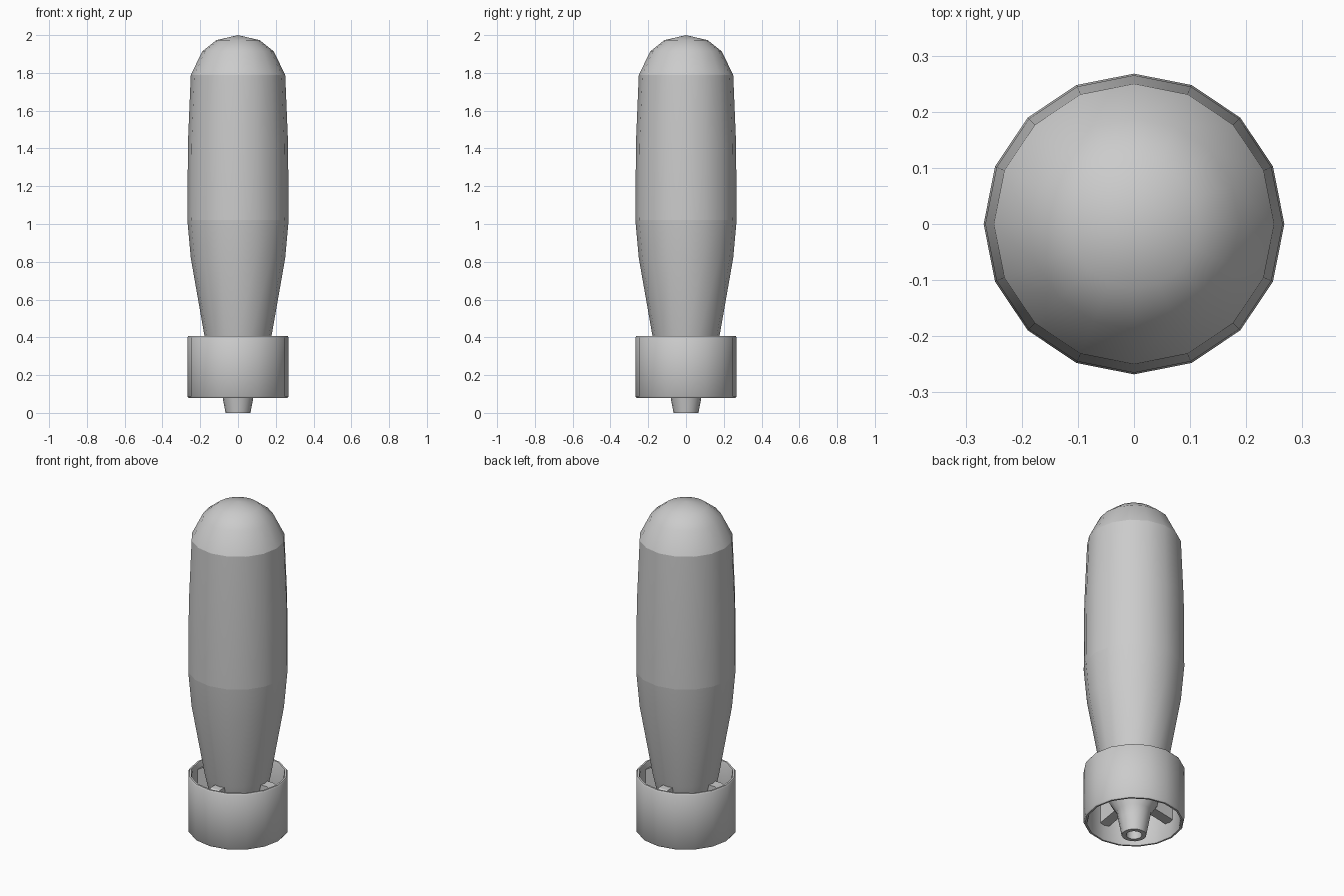
import bpy
import bmesh
from math import sin, cos, tau, radians

cube = bpy.data.objects.get("Cube")
if cube:
    bpy.data.objects.remove(cube)

SIDES = 16

grey = bpy.data.materials.new("plain grey")
grey.use_nodes = True
colour = (0.6, 0.6, 0.6, 1)
grey.diffuse_color = colour
grey.node_tree.nodes["Principled BSDF"].inputs["Base Color"].default_value = colour


def finish(name, bm):
    bmesh.ops.recalc_face_normals(bm, faces=bm.faces)
    mesh = bpy.data.meshes.new(name)
    bm.to_mesh(mesh)
    bm.free()
    mesh.materials.append(grey)
    obj = bpy.data.objects.new(name, mesh)
    bpy.context.collection.objects.link(obj)
    return obj


def lathe(name, profile, closed=False, creases=()):
    """Turn (radius, height) points around z; crease the listed profile rows."""
    bm = bmesh.new()
    rows = []
    for r, z in profile:
        if r == 0:
            rows.append([bm.verts.new((0, 0, z))] * SIDES)
        else:
            rows.append([bm.verts.new((r * cos(tau * i / SIDES), r * sin(tau * i / SIDES), z))
                         for i in range(SIDES)])
    pairs = list(zip(rows, rows[1:]))
    if closed:
        pairs.append((rows[-1], rows[0]))
    for a, b in pairs:
        for i in range(SIDES):
            j = (i + 1) % SIDES
            bm.faces.new(dict.fromkeys((a[i], a[j], b[j], b[i])))
    for k in creases:
        for i in range(SIDES):
            edge = bm.edges.get((rows[k][i], rows[k][(i + 1) % SIDES]))
            edge.smooth = False
    obj = finish(name, bm)
    bpy.ops.object.select_all(action="DESELECT")
    obj.select_set(True)
    bpy.context.view_layer.objects.active = obj
    bpy.ops.object.shade_smooth_by_angle(angle=radians(40), keep_sharp_edges=True)
    return obj


# Body with rounded nose, tapering tail and hollow nozzle
lathe("body", [(0, 0.06), (0.04, 0.05), (0.042, 0), (0.066, 0), (0.083, 0.09),
               (0.092, 0.14), (0.13, 0.2), (0.178, 0.41), (0.25, 0.82),
               (0.268, 1.02), (0.265, 1.43), (0.25, 1.79), (0.188, 1.915),
               (0.115, 1.973), (0, 2)], creases=(9, 11))

# Tail ring: thin open tube with softened rims
lathe("tail_ring", [(0.262, 0.08), (0.268, 0.088), (0.268, 0.4), (0.262, 0.408),
                    (0.252, 0.408), (0.248, 0.4), (0.248, 0.088), (0.252, 0.08)],
      closed=True)

# Four struts joining the body to the ring
for n, name in enumerate(("left", "back", "right", "front")):
    bm = bmesh.new()
    outline = [(0.08, 0.2), (0.25, 0.17), (0.25, 0.37), (0.21, 0.395), (0.08, 0.395)]
    face = bm.faces.new([bm.verts.new((r, -0.03, z)) for r, z in outline])
    side = bmesh.ops.extrude_face_region(bm, geom=[face])["geom"]
    bmesh.ops.translate(bm, vec=(0, 0.06, 0),
                        verts=[v for v in side if isinstance(v, bmesh.types.BMVert)])
    strut = finish("strut_" + name, bm)
    strut.rotation_euler.z = tau * n / 4
